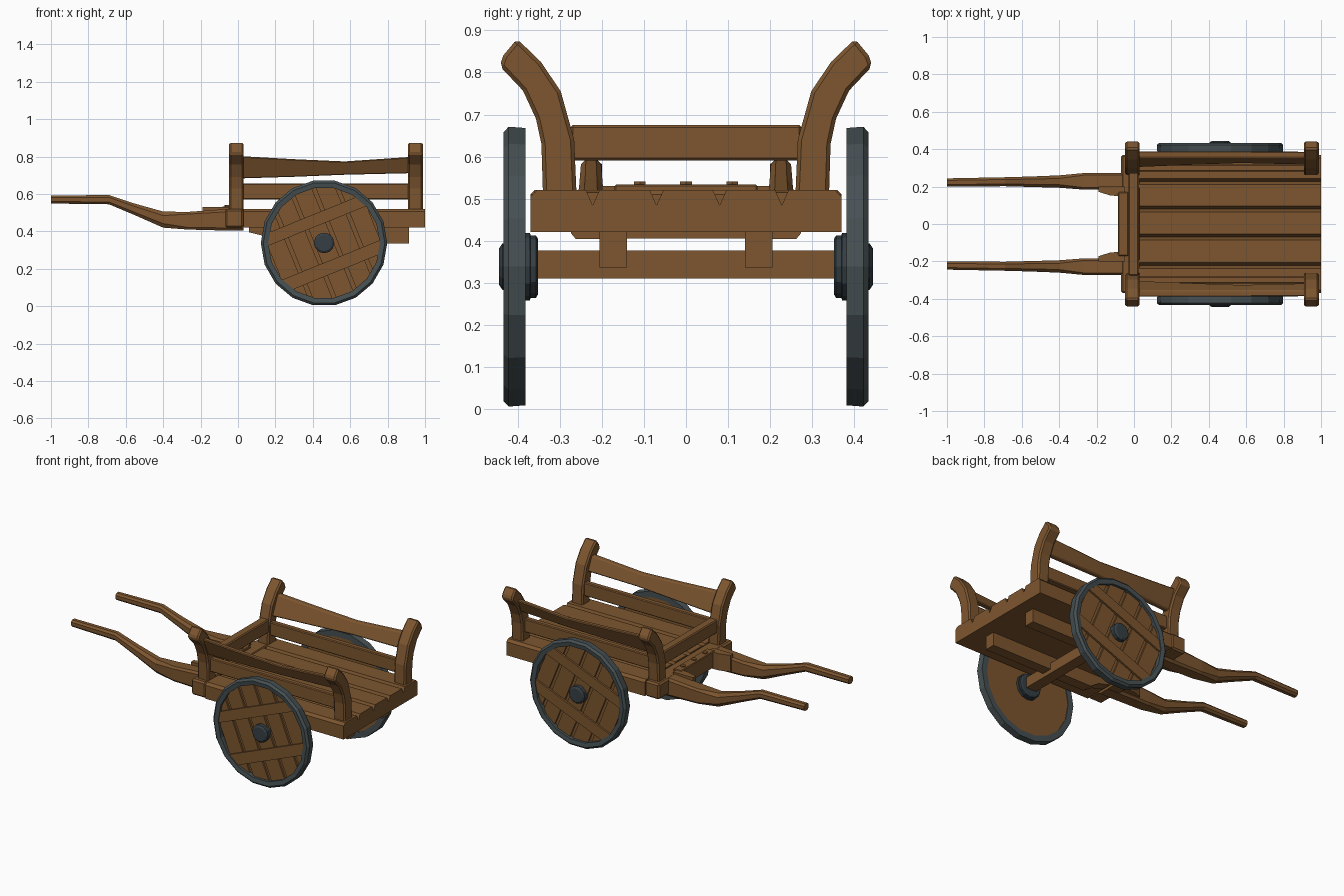
import bpy, bmesh, math

if "Cube" in bpy.data.objects:
    bpy.data.objects.remove(bpy.data.objects["Cube"])

def material(name, rgb):
    m = bpy.data.materials.new(name)
    m.diffuse_color = (*rgb, 1)
    m.use_nodes = True
    m.node_tree.nodes["Principled BSDF"].inputs["Base Color"].default_value = m.diffuse_color
    return m

WOOD = material("brown wood", (0.205, 0.093, 0.029))
IRON = material("slate iron", (0.062, 0.080, 0.086))
DARK = material("dark iron", (0.036, 0.049, 0.058))

def loft(name, sections, mat=WOOD, closed=False, bevel=0.0):
    """Skin a list of equal-length 3D outlines; closed joins last to first."""
    bm = bmesh.new()
    rings = [[bm.verts.new(p) for p in s] for s in sections]
    n = len(rings[0])
    pairs = list(zip(rings, rings[1:]))
    if closed:
        pairs.append((rings[-1], rings[0]))
    else:
        bm.faces.new(rings[0])
        bm.faces.new(rings[-1])
    for a, b in pairs:
        for i in range(n):
            j = (i + 1) % n
            bm.faces.new((a[i], a[j], b[j], b[i]))
    bmesh.ops.recalc_face_normals(bm, faces=bm.faces)
    me = bpy.data.meshes.new(name)
    bm.to_mesh(me)
    bm.free()
    me.materials.append(mat)
    ob = bpy.data.objects.new(name, me)
    bpy.context.collection.objects.link(ob)
    if bevel:
        mod = ob.modifiers.new("chamfer", "BEVEL")
        mod.width, mod.segments = bevel, 1
        mod.limit_method, mod.angle_limit = "ANGLE", math.radians(40)
    return ob

def extrude(name, pts, axis, a, b, mat=WOOD, bevel=0.0):
    """Push a 2D outline along an axis from a to b."""
    put = {"x": lambda p, t: (t, p[0], p[1]),
           "y": lambda p, t: (p[0], t, p[1]),
           "z": lambda p, t: (p[0], p[1], t)}[axis]
    return loft(name, [[put(p, t) for p in pts] for t in (a, b)], mat, False, bevel)

def box(name, x, y, z, mat=WOOD, bevel=0.0):
    rect = [(y[0], z[0]), (y[1], z[0]), (y[1], z[1]), (y[0], z[1])]
    return extrude(name, rect, "x", x[0], x[1], mat, bevel)

# Bed: five planks with V grooves between them
edges = [-0.37, -0.222, -0.07, 0.08, 0.228, 0.37]
for i, (a, b) in enumerate(zip(edges, edges[1:])):
    c = 0.016
    prof = [(a, 0.42), (b, 0.42), (b, 0.484), (b - c, 0.52), (a + c, 0.52), (a, 0.484)]
    if i == 0:
        prof[4:] = [(a + 0.016, 0.52), (a, 0.505)]
    if i == 4:
        prof[2:4] = [(b, 0.505), (b - 0.016, 0.52)]
    extrude(f"bed_plank_{i + 1}", prof, "x", 0.03, 1.0)

# Front of the bed: cross beam, bolted plate, lower cross piece, upper bar
box("front_beam", (-0.07, 0.03), (-0.37, 0.37), (0.42, 0.52), bevel=0.01)
box("front_plate", (-0.085, -0.03), (-0.17, 0.17), (0.43, 0.534), bevel=0.004)
for i in (-1, 0, 1):
    extrude(f"plate_peg_{i + 2}",
            [(-0.057 + 0.016 * math.cos(k * math.pi / 3),
              i * 0.11 + 0.016 * math.sin(k * math.pi / 3)) for k in range(6)],
            "z", 0.53, 0.541)
extrude("under_cross_piece", [(-0.25, 0.405), (0.25, 0.405), (0.265, 0.42), (-0.265, 0.42)],
        "x", -0.05, 0.03)
box("front_bar", (-0.03, 0.025), (-0.275, 0.275), (0.59, 0.675), bevel=0.006)

# Axle
box("axle", (0.425, 0.495), (-0.37, 0.37), (0.31, 0.376))

POST = [(0.26, 0.50), (0.34, 0.50), (0.344, 0.63), (0.357, 0.69), (0.388, 0.757),
        (0.443, 0.815), (0.435, 0.84), (0.402, 0.88), (0.345, 0.825), (0.298, 0.755),
        (0.266, 0.64)]
# Handle stations: x, half width, y centre, z low, z high
HANDLE = [(-1.0, 0.022, 0.222, 0.549, 0.592), (-0.69, 0.024, 0.226, 0.545, 0.594),
          (-0.55, 0.028, 0.226, 0.486, 0.548), (-0.40, 0.033, 0.227, 0.420, 0.506),
          (-0.27, 0.044, 0.228, 0.410, 0.504), (-0.05, 0.046, 0.228, 0.404, 0.520),
          (0.03, 0.046, 0.228, 0.404, 0.515)]
# Upper rail stations: x, bottom z, top z, outward bow
RAIL = [(0.0, 0.683, 0.803, 0.0), (0.3, 0.692, 0.786, 0.008),
        (0.57, 0.703, 0.774, 0.013), (0.95, 0.712, 0.800, 0.0)]
WX, WZ = 0.46, 0.338      # wheel centre
TILT = math.radians(22)

def circle(r, n):
    return [(WX + r * math.cos(2 * math.pi * k / n), WZ + r * math.sin(2 * math.pi * k / n))
            for k in range(n)]

def strip(ang, t0, t1, r=0.305):
    """Board outline cut from a disc between two parallel chords."""
    ts = [t0 + (t1 - t0) * k / 4 for k in range(5)]
    tv = [(t, math.sqrt(r * r - t * t)) for t in ts]
    tv += [(t, -h) for t, h in reversed(tv)]
    c, s = math.cos(ang), math.sin(ang)
    return [(WX + t * c - h * s, WZ + t * s + h * c) for t, h in tv]

for side, s in (("right", -1), ("left", 1)):
    # Curved corner posts
    for end, x0, x1 in (("front", -0.047, 0.03), ("rear", 0.908, 0.988)):
        extrude(f"{end}_post_{side}", [(s * y, z) for y, z in POST], "x", x0, x1, bevel=0.009)

    # Side rails
    box(f"lower_rail_{side}", (0.0, 0.95), sorted((s * 0.282, s * 0.318)), (0.57, 0.655),
        bevel=0.005)
    secs = []
    for x, z0, z1, bow in RAIL:
        y0, y1 = 0.305 + (z0 - 0.69) * 0.45 + bow, 0.305 + (z1 - 0.69) * 0.45 + bow
        secs.append([(x, s * y0, z0), (x, s * (y0 + 0.034), z0),
                     (x, s * (y1 + 0.034), z1), (x, s * y1, z1)])
    loft(f"upper_rail_{side}", secs, bevel=0.006)

    # Pull handle, eight-sided and bent
    secs = []
    for x, w, yc, z0, z1 in HANDLE:
        h, zc = (z1 - z0) / 2, (z0 + z1) / 2
        k = 0.5 if x < -0.35 else 0.75
        oct8 = [(1, k), (k, 1), (-k, 1), (-1, k), (-1, -k), (-k, -1), (k, -1), (1, -k)]
        secs.append([(x, s * (yc + w * p), zc + h * q) for p, q in oct8])
    loft(f"handle_{side}", secs)

    # Wedge bracket between handle and front beam
    extrude(f"handle_bracket_{side}",
            [(-0.05, s * 0.148), (-0.125, s * 0.152), (-0.19, s * 0.172),
             (-0.19, s * 0.20), (-0.05, s * 0.20)], "z", 0.425, 0.53)

    # Long bearer under the bed
    extrude(f"bed_bearer_{side}",
            [(0.06, 0.43), (0.06, 0.395), (0.14, 0.375), (0.2, 0.336), (0.915, 0.336), (0.915, 0.43)],
            "y", s * 0.14, s * 0.206)

    # Wheel: iron tyre
    n = 18
    tyre = [(0.298, 0.382), (0.335, 0.382), (0.338, 0.422), (0.325, 0.434), (0.298, 0.430)]
    loft(f"wheel_tyre_{side}",
         [[(WX + r * math.cos(a), s * y, WZ + r * math.sin(a)) for r, y in tyre]
          for a in (2 * math.pi * k / n for k in range(n))], IRON, closed=True)
    # Wheel: backing disc, boards and two battens
    extrude(f"wheel_disc_{side}", circle(0.305, n), "y", s * 0.386, s * 0.402)
    for i in range(5):
        t = (i - 2) * 0.118
        lo, hi = max(t - 0.049, -0.285), min(t + 0.049, 0.285)
        extrude(f"wheel_board_{i + 1}_{side}", strip(TILT, lo, hi, 0.302), "y",
                s * 0.40, s * 0.414)
    for i, (lo, hi) in enumerate(((0.098, 0.163), (-0.168, -0.098))):
        extrude(f"wheel_batten_{i + 1}_{side}", strip(TILT + math.pi / 2, lo, hi, 0.300),
                "y", s * 0.41, s * 0.425)
    # Wheel: hub cap outside, stepped collar inside
    hub = [(0.055, 0.40), (0.055, 0.437), (0.043, 0.445)]
    loft(f"hub_cap_{side}", [[(x, s * y, z) for x, z in circle(r, 12)] for r, y in hub], DARK)
    collar = [(0.066, 0.352), (0.074, 0.357), (0.074, 0.370), (0.080, 0.371), (0.080, 0.390)]
    loft(f"hub_collar_{side}", [[(x, s * y, z) for x, z in circle(r, 12)] for r, y in collar], DARK)
